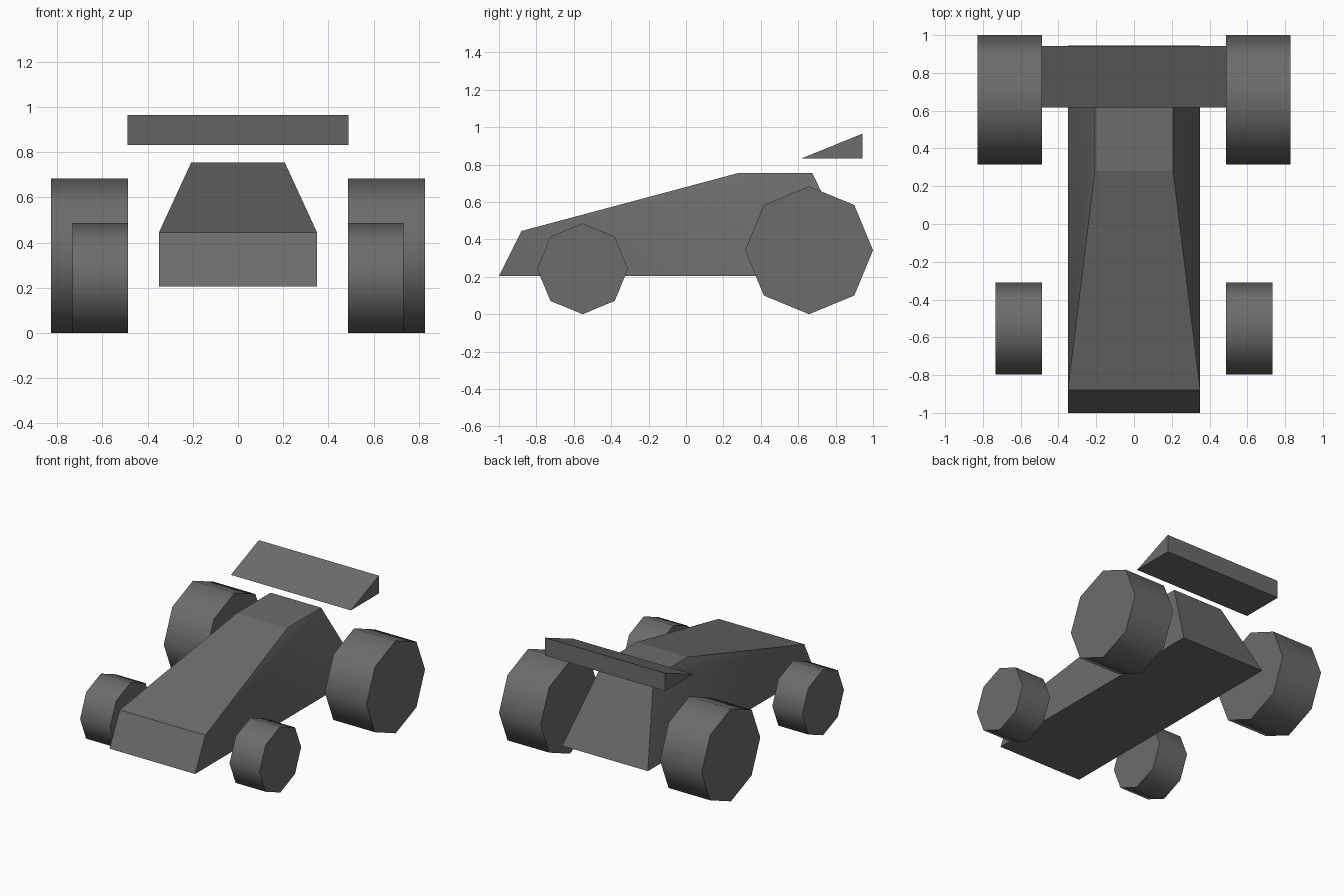
import bpy
import bmesh
import math

if "Cube" in bpy.data.objects:
    bpy.data.objects.remove(bpy.data.objects["Cube"])

grey = bpy.data.materials.new("dark grey")
grey.diffuse_color = (0.15, 0.15, 0.15, 1)
grey.use_nodes = True
grey.node_tree.nodes["Principled BSDF"].inputs["Base Color"].default_value = grey.diffuse_color


def add_object(name, bm):
    bmesh.ops.recalc_face_normals(bm, faces=bm.faces)
    mesh = bpy.data.meshes.new(name)
    bm.to_mesh(mesh)
    bm.free()
    mesh.materials.append(grey)
    obj = bpy.data.objects.new(name, mesh)
    bpy.context.collection.objects.link(obj)
    return obj


def loft(name, profile, smooth_tread=False, side_split=None):
    """Bridge a (y, z, x_left, x_right) side profile across x.
    side_split lists the cap faces as profile indices."""
    bm = bmesh.new()
    left = [bm.verts.new((xl, y, z)) for y, z, xl, xr in profile]
    right = [bm.verts.new((xr, y, z)) for y, z, xl, xr in profile]
    n = len(profile)
    for i in range(n):
        j = (i + 1) % n
        f = bm.faces.new((left[i], left[j], right[j], right[i]))
        f.smooth = smooth_tread
    for ring in (left, right):
        for cap in side_split or [range(n)]:
            f = bm.faces.new([ring[i] for i in cap])
            f.smooth = side_split is not None
    return add_object(name, bm)


def wheel(name, x0, x1, y, r):
    """Eight-sided wheel standing on the ground, with a smooth tread."""
    ring = [(y + r * math.cos(k * math.pi / 4),
             r + r * math.sin(k * math.pi / 4), x0, x1) for k in range(8)]
    return loft(name, ring, smooth_tread=True)


# Body: wide nose and floor, narrow top; softly bent sides
body_points = [(-1.0, 0.205, 0.35), (-0.88, 0.445, 0.35), (0.28, 0.755, 0.207),
               (0.675, 0.755, 0.207), (0.945, 0.205, 0.35)]
loft("body", [(y, z, -w, w) for y, z, w in body_points],
     side_split=[(0, 1, 4), (1, 3, 4), (1, 2, 3)])

# Rear wing: floating wedge
loft("rear_wing", [(y, z, -0.49, 0.49) for y, z in
                   [(0.617, 0.833), (0.943, 0.833), (0.943, 0.965)]])

# Wheels: small in front, large behind
for side, s in (("left", -1), ("right", 1)):
    wheel("front_wheel_" + side, s * 0.488, s * 0.733, -0.553, 0.243)
    wheel("rear_wheel_" + side, s * 0.488, s * 0.828, 0.658, 0.342)
